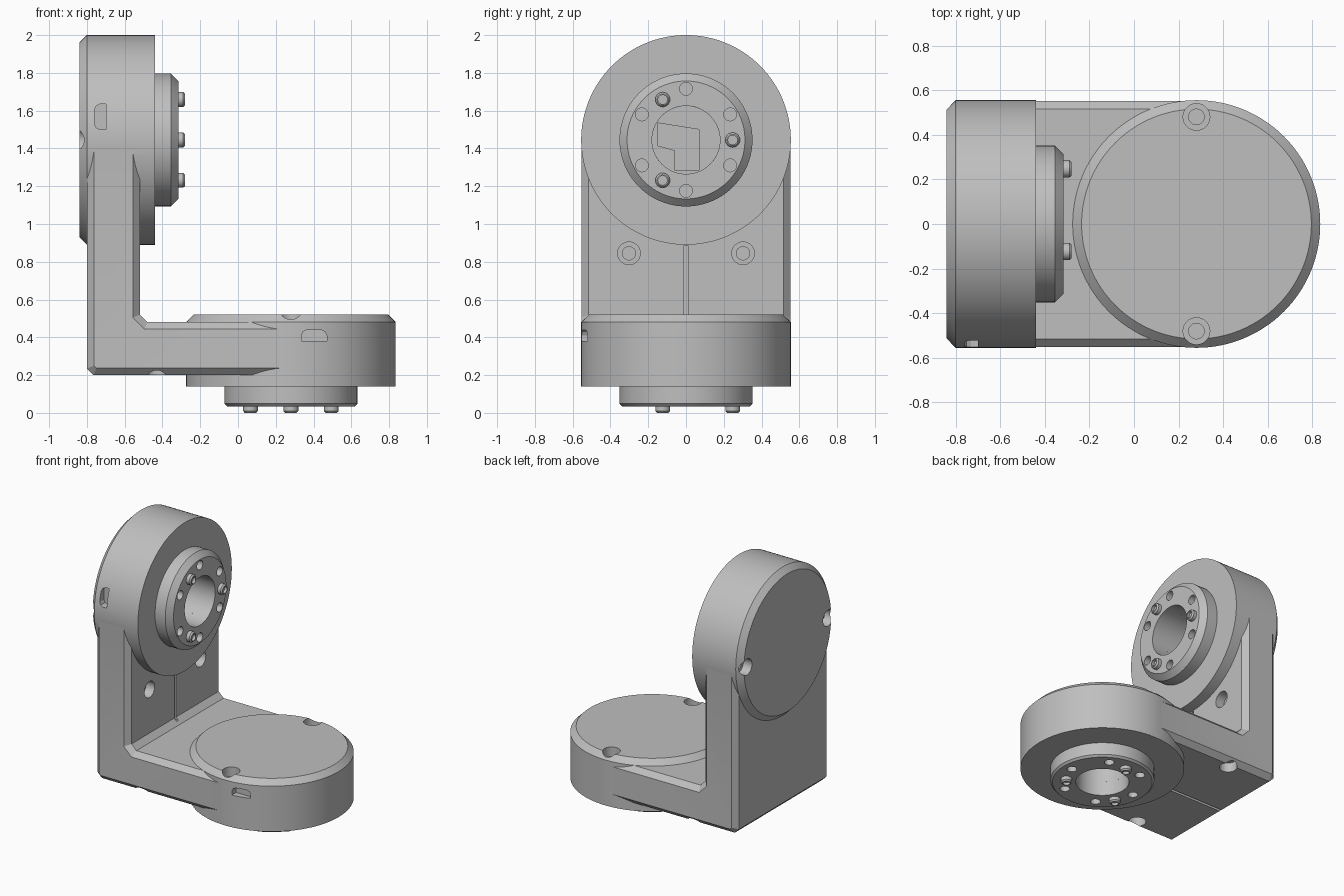
import bpy, bmesh, math
from mathutils import Matrix, Vector

if "Cube" in bpy.data.objects:
    bpy.data.objects.remove(bpy.data.objects["Cube"], do_unlink=True)

grey = bpy.data.materials.new("machined_grey")
grey.use_nodes = True
colour = (0.52, 0.52, 0.52, 1)
grey.diffuse_color = colour
grey.node_tree.nodes["Principled BSDF"].inputs["Base Color"].default_value = colour


def revolve(bm, profile, place, n=32, closed=False):
    """Turn (radius, height) points around the local z axis."""
    rings = []
    for r, h in profile:
        angles = [2 * math.pi * i / n for i in range(n)]
        rings.append([bm.verts.new(place @ Vector((r * math.cos(a), r * math.sin(a), h)))
                      for a in angles])
    pairs = list(zip(rings, rings[1:]))
    if closed:
        pairs.append((rings[-1], rings[0]))
    else:
        bm.faces.new(rings[0])
        bm.faces.new(rings[-1])
    for a, b in pairs:
        for i in range(n):
            j = (i + 1) % n
            bm.faces.new((a[i], a[j], b[j], b[i]))


def prism(bm, points, push, place=Matrix()):
    """Extrude a closed outline of 3D points along the push vector."""
    low = [bm.verts.new(place @ Vector(p)) for p in points]
    high = [bm.verts.new(place @ (Vector(p) + Vector(push))) for p in points]
    faces = [bm.faces.new(low), bm.faces.new(high)]
    for i in range(len(low)):
        j = (i + 1) % len(low)
        bm.faces.new((low[i], low[j], high[j], high[i]))
    return faces


def finish(bm, name):
    bmesh.ops.recalc_face_normals(bm, faces=bm.faces)
    mesh = bpy.data.meshes.new(name)
    bm.to_mesh(mesh)
    bm.free()
    mesh.materials.append(grey)
    obj = bpy.data.objects.new(name, mesh)
    bpy.context.collection.objects.link(obj)
    return obj


def activate(obj):
    bpy.ops.object.select_all(action="DESELECT")
    obj.select_set(True)
    bpy.context.view_layer.objects.active = obj


def combine(target, tool, operation):
    """Apply a boolean and discard the tool."""
    activate(target)
    mod = target.modifiers.new("boolean", "BOOLEAN")
    mod.operation, mod.solver, mod.object = operation, "EXACT", tool
    bpy.ops.object.modifier_apply(modifier=mod.name)
    bpy.data.objects.remove(tool, do_unlink=True)


def smooth(obj):
    activate(obj)
    bpy.ops.object.shade_smooth_by_angle(angle=math.radians(25))


# L-shaped bracket with chamfered long edges
HALF = 0.552
outline = [(-0.8, 1.445), (-0.8, 0.235), (-0.765, 0.2), (0.3, 0.2),
           (0.3, 0.48), (-0.48, 0.48), (-0.52, 0.52), (-0.52, 1.445)]
bm = bmesh.new()
sides = prism(bm, [(x, -HALF, z) for x, z in outline], (0, 2 * HALF, 0))
bmesh.ops.recalc_face_normals(bm, faces=bm.faces)
bmesh.ops.bevel(bm, geom=[e for f in sides for e in f.edges], offset=0.037,
                segments=1, affect="EDGES")
bracket = finish(bm, "bracket_with_housings")

# Both joints share a local frame: z leaves the flange, y stays y
upper = Matrix(((0, 0, 1, -0.44), (0, 1, 0, 0), (-1, 0, 0, 1.445), (0, 0, 0, 1)))
lower = Matrix(((-1, 0, 0, 0.28), (0, 1, 0, 0), (0, 0, -1, 0.14), (0, 0, 0, 1)))
joints = [("upper", upper, 0.40, 0.125, 0.04), ("lower", lower, 0.38, 0.105, 0.014)]
R, BORE = 0.555, 0.18
flip = Matrix.Rotation(math.pi, 4, "X")
screw_hole = [(0.06, 0.05), (0.06, -0.07), (0.035, -0.07), (0.035, -0.12)]

for name, place, depth, thick, chamfer in joints:
    # Round housing with chamfered cover
    bm = bmesh.new()
    revolve(bm, [(R, 0), (R, 0.04 - depth), (R - 0.04, -depth)], place, 128)
    combine(bracket, finish(bm, "housing"), "UNION")

    # Bore, cover screw holes and the side slot
    bm = bmesh.new()
    revolve(bm, [(BORE, 0.05), (BORE, -0.25)], place, 64)
    for y in (-0.48, 0.48):
        revolve(bm, screw_hole, place @ Matrix.Translation((0, y, -depth)) @ flip)
    w = 0.14 - depth
    slot = [(-0.19, w), (-0.19, w - 0.03), (-0.18, w - 0.05), (-0.16, w - 0.06),
            (-0.085, w - 0.06), (-0.065, w - 0.05), (-0.055, w - 0.03), (-0.055, w)]
    prism(bm, [(u, -0.6, h) for u, h in slot], (0, 0.1, 0), place)
    combine(bracket, finish(bm, "housing_cutter"), "DIFFERENCE")

    # Cable passage in the bore floor
    bm = bmesh.new()
    path = [(-0.09, -0.15), (-0.055, 0.07), (0.16, 0.07), (0.16, -0.06),
            (0.055, -0.06), (0.03, -0.15)]
    prism(bm, [(u, v, -0.22) for u, v in path], (0, 0, -0.08), place)
    combine(bracket, finish(bm, "passage_cutter"), "DIFFERENCE")

    # Output flange ring with six tapped holes
    bm = bmesh.new()
    revolve(bm, [(BORE, -0.005), (0.352, -0.005), (0.352, thick - chamfer),
                 (0.352 - chamfer, thick), (BORE, thick)], place, 96, closed=True)
    flange = finish(bm, name + "_flange")
    bm = bmesh.new()
    for i in range(6):
        a = i * math.pi / 3
        spot = Matrix.Translation((0.27 * math.cos(a), 0.27 * math.sin(a), thick))
        revolve(bm, [(0.034, 0.05), (0.034, -0.06)], place @ spot, 24)
    combine(flange, finish(bm, "tapped_hole_cutter"), "DIFFERENCE")
    smooth(flange)

    # Three socket-head bolts
    bm = bmesh.new()
    for i in range(3):
        a = math.pi / 2 + i * 2 * math.pi / 3
        spot = Matrix.Translation((0.247 * math.cos(a), 0.247 * math.sin(a), thick))
        revolve(bm, [(0.039, -0.01), (0.039, 0.025), (0.03, 0.035),
                     (0.024, 0.035), (0.024, 0.015)], place @ spot, 24)
    smooth(finish(bm, name + "_bolts"))

# Mounting holes and thin grooves on the flange sides of the bracket
bm = bmesh.new()
face_up = Matrix.Translation((-0.52, 0, 0.845)) @ Matrix.Rotation(math.pi / 2, 4, "Y")
face_down = Matrix.Translation((-0.43, 0, 0.2)) @ flip
for s in (-1, 1):
    revolve(bm, screw_hole, Matrix.Translation((0, 0.302 * s, 0)) @ face_up)
    revolve(bm, screw_hole, Matrix.Translation((0, 0.48 * s, 0)) @ face_down)
for x0, x1, z0, z1 in ((-0.545, -0.46, 0.5, 0.885), (-0.85, -0.27, 0.15, 0.225)):
    prism(bm, [(x0, -0.01, z0), (x1, -0.01, z0), (x1, -0.01, z1), (x0, -0.01, z1)],
          (0, 0.02, 0))
combine(bracket, finish(bm, "bracket_cutter"), "DIFFERENCE")
smooth(bracket)
